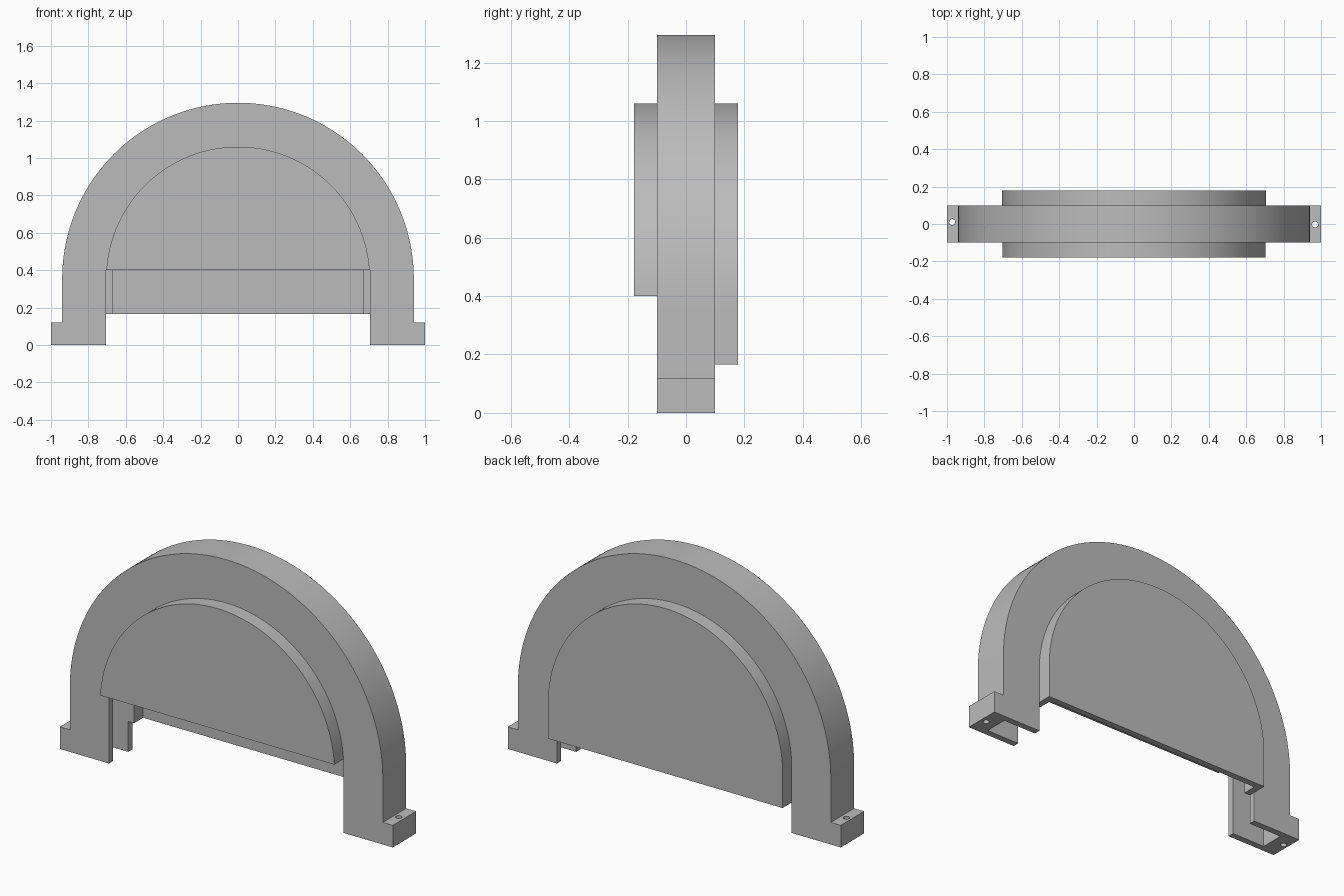
import bpy, bmesh, math

if "Cube" in bpy.data.objects:
    bpy.data.objects.remove(bpy.data.objects["Cube"])

C = 0.355      # height of the arch centre
T = 0.035      # wall thickness

grey = bpy.data.materials.new("housing grey")
grey.diffuse_color = (0.5, 0.5, 0.5, 1)
grey.use_nodes = True
grey.node_tree.nodes["Principled BSDF"].inputs["Base Color"].default_value = grey.diffuse_color


def prism(name, pts, y0, y1):
    """Extrude an x-z outline from y0 to y1."""
    bm = bmesh.new()
    f = bm.faces.new([bm.verts.new((x, y0, z)) for x, z in pts])
    r = bmesh.ops.extrude_face_region(bm, geom=[f])
    verts = [v for v in r["geom"] if isinstance(v, bmesh.types.BMVert)]
    bmesh.ops.translate(bm, verts=verts, vec=(0, y1 - y0, 0))
    bmesh.ops.recalc_face_normals(bm, faces=bm.faces)
    me = bpy.data.meshes.new(name)
    bm.to_mesh(me)
    bm.free()
    me.materials.append(grey)
    ob = bpy.data.objects.new(name, me)
    bpy.context.collection.objects.link(ob)
    return ob


def arch(name, r, bottom, y0, y1, n=96):
    """Half disc with straight sides running down to the bottom height."""
    a = math.asin(max(0, (bottom - C) / r))
    pts = [(r * math.cos(t), C + r * math.sin(t))
           for t in (a + (math.pi - 2 * a) * i / n for i in range(n + 1))]
    if bottom < C:
        pts += [(-r, bottom), (r, bottom)]
    return prism(name, pts, y0, y1)


def box(name, x0, x1, y0, y1, z0, z1):
    return prism(name, [(x0, z0), (x1, z0), (x1, z1), (x0, z1)], y0, y1)


def combine(target, tool, operation):
    tool.hide_render = True
    m = target.modifiers.new(operation, 'BOOLEAN')
    m.operation, m.object, m.solver = operation, tool, 'EXACT'
    bpy.context.view_layer.objects.active = target
    bpy.ops.object.modifier_apply(modifier=m.name)
    bpy.data.objects.remove(tool)


# Outer body: arch, raised front and back panels, mounting feet
guard = arch("arched_housing", 0.94, 0, -0.1, 0.1)
combine(guard, arch("front_panel", 0.705, 0.40, -0.178, -0.05), 'UNION')
combine(guard, arch("back_panel", 0.705, 0.165, 0.05, 0.178), 'UNION')
for s in (-1, 1):
    x0, x1 = sorted((s * 0.92, s * 1.0))
    combine(guard, box("mounting_foot", x0, x1, -0.1, 0.1, 0, 0.12), 'UNION')

# Hollow interior: wide channel, then the space inside the raised panels
combine(guard, arch("channel_cutter", 0.94 - T, -0.2, -0.1 + T, 0.1 - T), 'DIFFERENCE')
combine(guard, arch("panel_cutter", 0.705 - T, -0.2, -0.178 + T, 0.178 - T), 'DIFFERENCE')

# Openings between the legs, higher at the front than at the back
combine(guard, box("front_opening", -0.705, 0.705, -0.3, 0, -0.2, 0.40), 'DIFFERENCE')
combine(guard, box("back_opening", -0.705, 0.705, -0.02, 0.3, -0.2, 0.165), 'DIFFERENCE')

# Screw holes through the feet
for x, y in ((-0.972, 0.01), (0.968, -0.003)):
    bpy.ops.mesh.primitive_cylinder_add(vertices=24, radius=0.016, depth=0.5,
                                        location=(x, y, 0.06))
    hole = bpy.context.object
    hole.name = "screw_hole_cutter"
    hole.data.materials.append(grey)
    combine(guard, hole, 'DIFFERENCE')

# Smooth curves, crisp edges
bpy.ops.object.select_all(action='DESELECT')
guard.select_set(True)
bpy.context.view_layer.objects.active = guard
bpy.ops.object.shade_smooth_by_angle(angle=math.radians(30))
